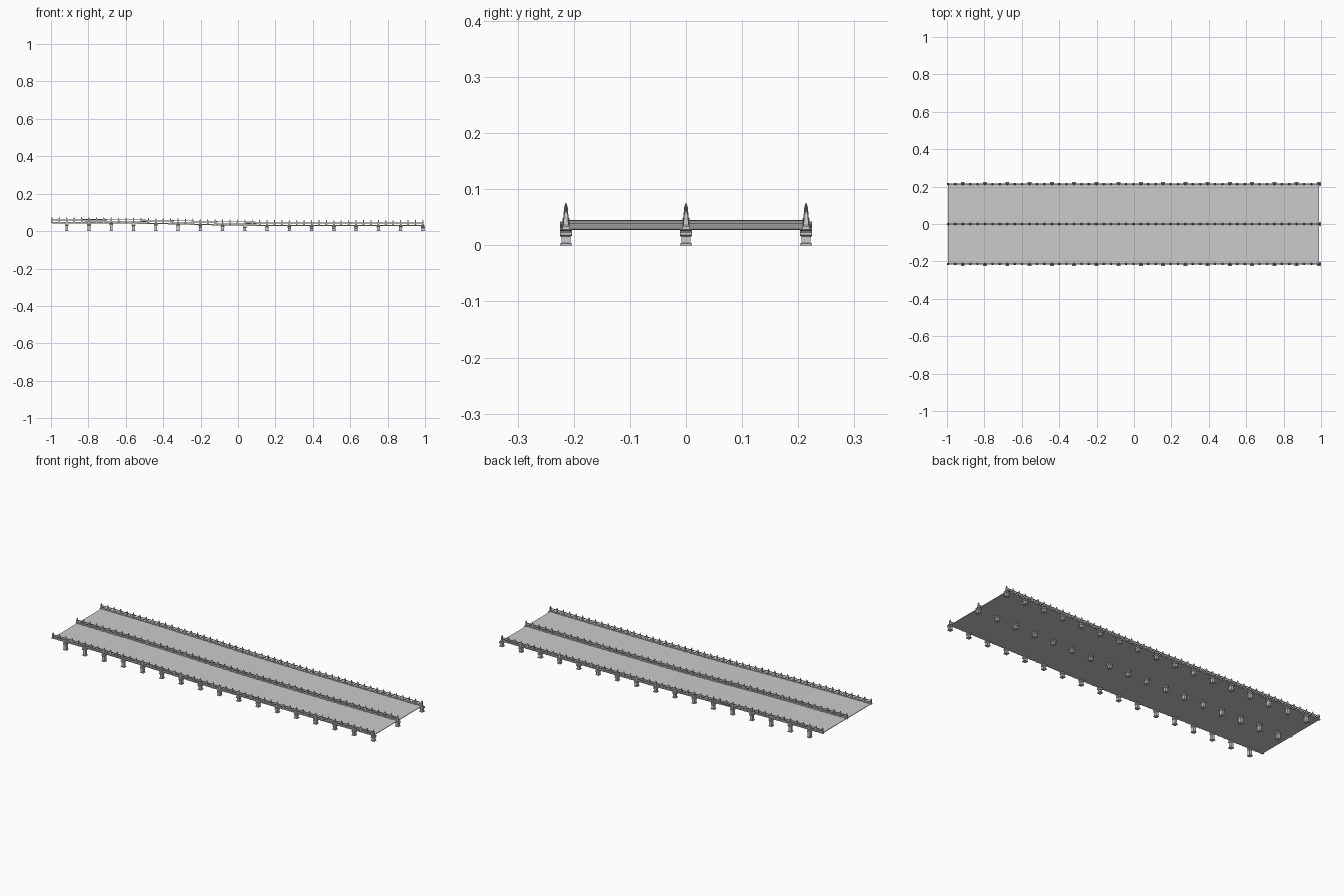
import bpy, bmesh

if "Cube" in bpy.data.objects:
    bpy.data.objects.remove(bpy.data.objects["Cube"])

PITCH = 0.119
PIERS = [-0.9155 + PITCH * i for i in range(17)]
POSTS = [-0.995 + PITCH / 3 * i for i in range(51)]
ROWS = (-0.214, 0.0, 0.214)
PROFILE = [(-1.0, 0.045), (-0.7, 0.0445), (-0.4, 0.0405), (-0.2, 0.0355),
           (0.0, 0.0315), (0.3, 0.030), (0.65, 0.030), (1.0, 0.031)]


def deck_z(x):
    for (x0, z0), (x1, z1) in zip(PROFILE, PROFILE[1:]):
        if x <= x1:
            return z0 + (z1 - z0) * (x - x0) / (x1 - x0)
    return PROFILE[-1][1]


def finish(name, bm):
    bmesh.ops.recalc_face_normals(bm, faces=bm.faces)
    me = bpy.data.meshes.new(name)
    bm.to_mesh(me)
    bm.free()
    ob = bpy.data.objects.new(name, me)
    bpy.context.collection.objects.link(ob)


def stack(bm, x, y, sections):
    """Loft rectangular sections (half x, half y, z) upward."""
    rings = [[bm.verts.new((x + sx * hx, y + sy * hy, z))
              for sx, sy in ((-1, -1), (1, -1), (1, 1), (-1, 1))]
             for hx, hy, z in sections]
    for a, b in zip(rings, rings[1:]):
        for i in range(4):
            j = (i + 1) % 4
            bm.faces.new((a[i], a[j], b[j], b[i]))
    bm.faces.new(rings[0])
    bm.faces.new(rings[-1])


def strip(bm, xs, y, half, low, high):
    """Sweep a rectangular bar along the deck profile."""
    rings = [[bm.verts.new((x, y + s * half, deck_z(x) + h))
              for s, h in ((-1, low), (1, low), (1, high), (-1, high))] for x in xs]
    for a, b in zip(rings, rings[1:]):
        for i in range(4):
            j = (i + 1) % 4
            bm.faces.new((a[i], a[j], b[j], b[i]))
    bm.faces.new(rings[0])
    bm.faces.new(rings[-1])


# Gently sloping deck
bm = bmesh.new()
deck_x = [-0.995] + PIERS
strip(bm, deck_x, 0, 0.217, -0.003, 0)
finish("deck", bm)

for label, y in zip(("front", "middle", "back"), ROWS):
    # Piers: foot, narrow shaft, flared cap under the deck
    bm = bmesh.new()
    for x in PIERS:
        t = deck_z(x) - 0.002
        stack(bm, x, y, [(0.0105, 0.0105, 0), (0.0105, 0.0105, 0.003),
                         (0.0075, 0.008, 0.004), (0.0075, 0.008, t - 0.013),
                         (0.010, 0.0105, t - 0.011), (0.010, 0.0105, t - 0.006),
                         (0.008, 0.0085, t - 0.005), (0.008, 0.0085, t - 0.003),
                         (0.0105, 0.0105, t - 0.002), (0.0105, 0.0105, t)])
    finish(label + "_piers", bm)

    # Tapered railing posts
    bm = bmesh.new()
    for x in POSTS:
        z = deck_z(x)
        stack(bm, x, y, [(0.006, 0.006, z - 0.002), (0.006, 0.006, z + 0.003),
                         (0.004, 0.0045, z + 0.005), (0.003, 0.0035, z + 0.022),
                         (0.001, 0.001, z + 0.030)])
    finish(label + "_posts", bm)

    # Kerb and two rails between the posts
    bm = bmesh.new()
    for half, low, high in ((0.0035, -0.001, 0.003), (0.0018, 0.008, 0.011),
                            (0.0018, 0.016, 0.019)):
        strip(bm, POSTS, y, half, low, high)
    finish(label + "_rails", bm)
